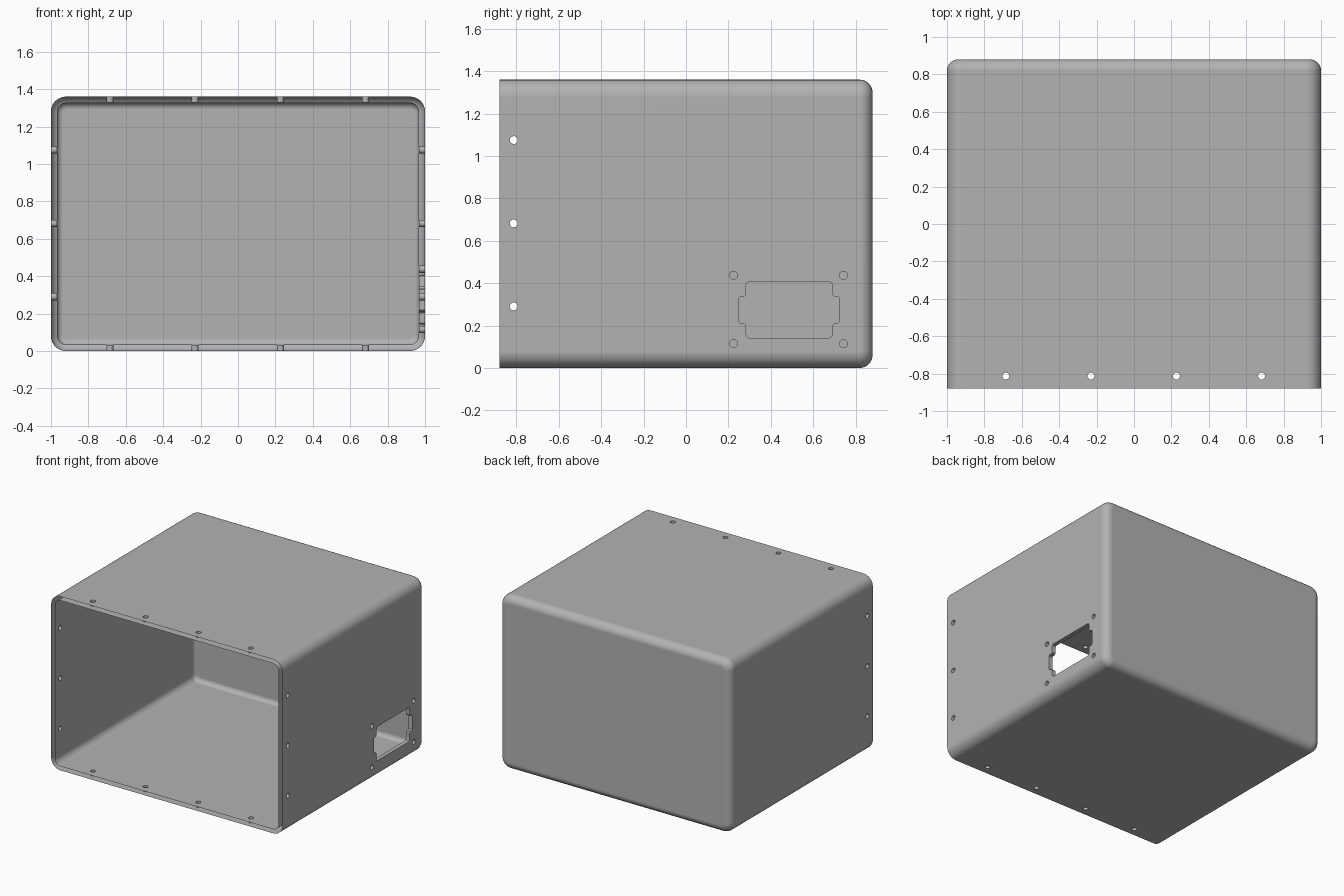
import bpy, bmesh
from math import sin, cos, pi
from mathutils import Matrix, Vector

cube = bpy.data.objects.get("Cube")
if cube:
    bpy.data.objects.remove(cube, do_unlink=True)

HALF_X, HALF_Y, HEIGHT, WALL = 1.0, 0.88, 1.36, 0.032
SEG = 8  # segments in each rounded corner

grey = bpy.data.materials.new("plain_grey")
grey.use_nodes = True
colour = (0.45, 0.45, 0.45, 1)
grey.diffuse_color = colour
grey.node_tree.nodes["Principled BSDF"].inputs["Base Color"].default_value = colour


def make_object(name, bm):
    bmesh.ops.recalc_face_normals(bm, faces=bm.faces)
    mesh = bpy.data.meshes.new(name)
    bm.to_mesh(mesh)
    bm.free()
    mesh.materials.append(grey)
    obj = bpy.data.objects.new(name, mesh)
    bpy.context.collection.objects.link(obj)
    return obj


def section(bm, inset, radius, y):
    """Rounded rectangle across the box at depth y."""
    ring = []
    hx, hz = HALF_X - inset - radius, HEIGHT / 2 - inset - radius
    for k, (sx, sz) in enumerate([(1, 1), (-1, 1), (-1, -1), (1, -1)]):
        for i in range(SEG + 1):
            a = (k + i / SEG) * pi / 2
            ring.append(bm.verts.new((sx * hx + radius * cos(a), y,
                                      HEIGHT / 2 + sz * hz + radius * sin(a))))
    return ring


def shell_sections(bm, inset, corner, back_radius):
    """Sections from the back wall, around its rounded edge, to the open front."""
    rings = []
    for i in range(SEG + 1):
        a = i / SEG * pi / 2
        d = back_radius * (1 - sin(a))
        y = HALF_Y - inset - back_radius * (1 - cos(a))
        rings.append(section(bm, inset + d, corner - d, y))
    rings.append(section(bm, inset, corner, -HALF_Y))
    return rings


# Housing: outer skin, front rim and inner skin lofted as one closed solid
bm = bmesh.new()
outer = shell_sections(bm, 0, 0.08, 0.06)
inner = shell_sections(bm, WALL, 0.05, 0.035)
rings = outer + inner[::-1]
for a, b in zip(rings, rings[1:]):
    for i in range(len(a)):
        j = (i + 1) % len(a)
        bm.faces.new((a[i], a[j], b[j], b[i]))
bm.faces.new(rings[0])
bm.faces.new(rings[-1])
housing = make_object("housing", bm)

# Cutter for all screw holes
bm = bmesh.new()


def drill(centre, axis, length):
    turn = Vector((0, 0, 1)).rotation_difference(Vector(axis)).to_matrix().to_4x4()
    bmesh.ops.create_cone(bm, cap_ends=True, segments=12, radius1=0.019, radius2=0.019,
                          depth=length, matrix=Matrix.Translation(centre) @ turn)


for end in (0, HEIGHT):
    for x in (-0.685, -0.23, 0.227, 0.682):
        drill((x, -0.813, end), (0, 0, 1), 0.2)
for side in (-1, 1):
    for z in (0.29, 0.682, 1.075):
        drill((side, -0.813, z), (1, 0, 0), 0.2)
for y in (0.225, 0.743):
    for z in (0.115, 0.437):
        drill((1, y, z), (1, 0, 0), 0.2)
hole_cutter = make_object("hole_cutter", bm)

# Cutter for the socket opening: a stepped outline, mirrored about both axes
bm = bmesh.new()
quarter = [(0.238, 0.0), (0.238, 0.054), (0.23, 0.062), (0.212, 0.064), (0.204, 0.072),
           (0.204, 0.116), (0.199, 0.128), (0.187, 0.133)]
outline = quarter + [(-y, z) for y, z in quarter[::-1]]
outline += [(y, -z) for y, z in outline[-2:0:-1]]
face = bm.faces.new([bm.verts.new((0.9, 0.487 + y, 0.274 + z)) for y, z in outline])
moved = bmesh.ops.extrude_face_region(bm, geom=[face])["geom"]
bmesh.ops.translate(bm, vec=(0.2, 0, 0),
                    verts=[v for v in moved if isinstance(v, bmesh.types.BMVert)])
socket_cutter = make_object("socket_cutter", bm)

# Cut the openings, then drop the cutters
bpy.ops.object.select_all(action='DESELECT')
housing.select_set(True)
bpy.context.view_layer.objects.active = housing
for cutter in (hole_cutter, socket_cutter):
    cutter.hide_render = True
    mod = housing.modifiers.new("cut", 'BOOLEAN')
    mod.object = cutter
    mod.operation = 'DIFFERENCE'
    mod.solver = 'EXACT'
    bpy.ops.object.modifier_apply(modifier=mod.name)
    bpy.data.objects.remove(cutter, do_unlink=True)

# Leave the front rim open between the two skins
bm = bmesh.new()
bm.from_mesh(housing.data)
rim = [f for f in bm.faces if all(v.co.y < -HALF_Y + 0.001 for v in f.verts)]
bmesh.ops.delete(bm, geom=rim, context='FACES')
bm.to_mesh(housing.data)
bm.free()

# Smooth rounded edges, flat walls
bpy.ops.object.shade_smooth_by_angle(angle=0.6)
weighted = housing.modifiers.new("flat_walls", 'WEIGHTED_NORMAL')
weighted.keep_sharp = True
